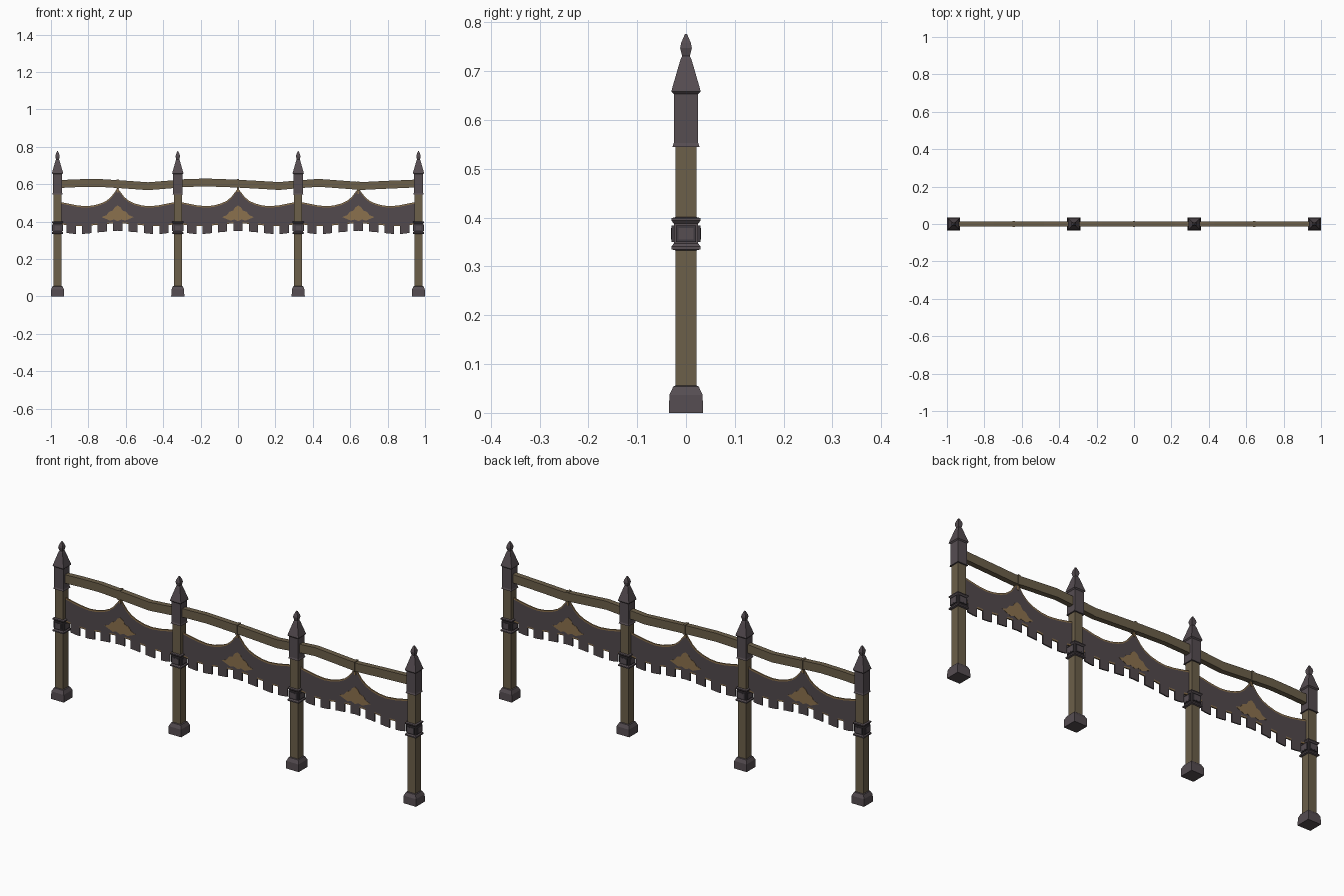
import bpy, bmesh, math

if "Cube" in bpy.data.objects:
    bpy.data.objects.remove(bpy.data.objects["Cube"])


def mat(name, r, g, b):
    m = bpy.data.materials.new(name)
    m.diffuse_color = (r, g, b, 1)
    m.use_nodes = True
    m.node_tree.nodes["Principled BSDF"].inputs["Base Color"].default_value = m.diffuse_color
    return m


METAL = mat("purple_grey_metal", 0.092, 0.074, 0.083)
DARK = mat("dark_metal", 0.05, 0.043, 0.05)
WOOD = mat("brown_wood", 0.15, 0.115, 0.068)
CLOTH = mat("dark_cloth", 0.085, 0.068, 0.074)
TAN = mat("tan_trim", 0.26, 0.165, 0.075)


def finish(name, bm, *mats):
    me = bpy.data.meshes.new(name)
    bmesh.ops.recalc_face_normals(bm, faces=bm.faces[:])
    bm.to_mesh(me)
    bm.free()
    for m in mats:
        me.materials.append(m)
    ob = bpy.data.objects.new(name, me)
    bpy.context.collection.objects.link(ob)
    return ob


def loft(name, rings, x0, m):
    """Stack of square rings (half width, z), closed at both ends."""
    bm = bmesh.new()
    loops = [[bm.verts.new((x0 + sx * h, sy * h, z)) for sx, sy in
              ((-1, -1), (1, -1), (1, 1), (-1, 1))] for h, z in rings]
    for a, b in zip(loops, loops[1:]):
        for i in range(4):
            j = (i + 1) % 4
            bm.faces.new((a[i], a[j], b[j], b[i]))
    bm.faces.new(loops[0])
    bm.faces.new(loops[-1])
    return finish(name, bm, m)


def box(name, c, s, m):
    bm = bmesh.new()
    bmesh.ops.create_cube(bm, size=1)
    for v in bm.verts:
        v.co = [c[k] + v.co[k] * s[k] for k in range(3)]
    return finish(name, bm, m)


def interp(pts, x):
    for (a, p), (b, q) in zip(pts, pts[1:]):
        if x <= b:
            return p + (q - p) * (x - a) / (b - a)
    return pts[-1][1]


# Posts: foot, shaft, collar with framed panels, sleeve with spire and finial
BASE = [(.035, 0), (.034, .037), (.026, .054), (.022, .056)]
COLLAR = [(.022, .333), (.03, .335), (.03, .341), (.025, .347), (.025, .388),
          (.03, .394), (.03, .399), (.022, .401)]
CAP = [(.022, .545), (.028, .545), (.025, .553), (.025, .653), (.030, .658),
       (.029, .663), (.011, .725), (.008, .731), (.012, .748), (.010, .758),
       (.004, .772), (.002, .776)]
POSTS = (-.965, -.322, .322, .965)
for x in POSTS:
    loft("post_foot", BASE, x, METAL)
    loft("post_shaft", [(.0215, .03), (.0215, .56)], x, WOOD)
    loft("post_collar", COLLAR, x, METAL)
    loft("post_cap", CAP, x, METAL)
    for k in range(4):
        dx, dy = round(math.cos(k * math.pi / 2)), round(math.sin(k * math.pi / 2))
        for nm, d, w, h, m in (("collar_frame", .027, .042, .034, DARK),
                               ("collar_panel", .0275, .030, .024, METAL)):
            box(nm, (x + dx * d, dy * d, .367),
                (.006 if dx else w, .006 if dy else w, h), m)

# Wavy wooden top rail
RAIL = [(-.965, .600), (-.86, .605), (-.75, .607), (-.62, .599), (-.48, .589),
        (-.38, .597), (-.28, .606), (-.17, .609), (-.03, .604), (.10, .597),
        (.22, .590), (.32, .599), (.43, .607), (.54, .599), (.66, .590),
        (.78, .596), (.965, .604)]
bm = bmesh.new()
rings = [[bm.verts.new((x, y, z + dz)) for y, dz in
          ((-.013, -.021), (.013, -.021), (.013, .021), (-.013, .021))]
         for x, z in RAIL]
for a, b in zip(rings, rings[1:]):
    for i in range(4):
        j = (i + 1) % 4
        bm.faces.new((a[i], a[j], b[j], b[i]))
bm.faces.new(rings[0])
bm.faces.new(rings[-1])
finish("top_rail", bm, WOOD)

# Banner outlines, measured from the middle of each bay
TOP = [(0, .580), (.012, .562), (.035, .532), (.06, .511), (.09, .497),
       (.13, .486), (.17, .482), (.22, .487), (.30, .503)]
BOTTOM = [(0, .392), (.09, .385), (.18, .375), (.24, .375), (.30, .385)]
STEP, HALF_TAB = .0825, .025
TABS = [k * STEP for k in range(-3, 4)]
cuts = {round(t + s * HALF_TAB, 4) for t in TABS for s in (-1, 0, 1)}
cuts |= {round(s * p[0], 4) for p in TOP for s in (-1, 1)}
cuts = sorted(cuts)

EMBLEM = [(0, .486), (.016, .476), (.026, .459), (.046, .452), (.060, .434),
          (.086, .424), (.062, .414), (.040, .405), (.020, .411), (0, .402)]


def solid(ob, t):
    md = ob.modifiers.new("thickness", "SOLIDIFY")
    md.thickness = t
    md.offset = 0


for cx in (-.6435, 0, .6435):
    # Cloth with tan edging and hanging square tabs
    bm = bmesh.new()
    cols = []
    for u in cuts:
        t, b = interp(TOP, abs(u)), interp(BOTTOM, abs(u))
        zs = (t, t - .008, b + .007, b, b - .041)
        cols.append([(cx + u, 0, z) for z in zs])
    for i in range(len(cuts) - 1):
        mid = (cuts[i] + cuts[i + 1]) / 2
        tab = any(abs(mid - t) < HALF_TAB for t in TABS)
        a, b = cols[i], cols[i + 1]
        for r in range(4 if tab else 3):
            f = bm.faces.new([bm.verts.new(p) for p in
                              (a[r], a[r + 1], b[r + 1], b[r])])
            f.material_index = 1 if r == 0 or (r == 2 and not tab) else 0
    bmesh.ops.remove_doubles(bm, verts=bm.verts[:], dist=.0001)
    solid(finish("banner", bm, CLOTH, TAN), .006)

    # Emblem plate showing on both sides of the cloth
    bm = bmesh.new()
    outline = EMBLEM + [(-x, z) for x, z in EMBLEM[-2:0:-1]]
    bm.faces.new([bm.verts.new((cx + x, 0, z)) for x, z in outline])
    solid(finish("banner_emblem", bm, TAN), .0085)

    # Strap that ties the banner peak to the rail
    z = interp(RAIL, cx)
    box("banner_strap", (cx, 0, z), (.013, .031, .048), WOOD)
    box("banner_hook", (cx, 0, z - .03), (.009, .010, .03), TAN)
